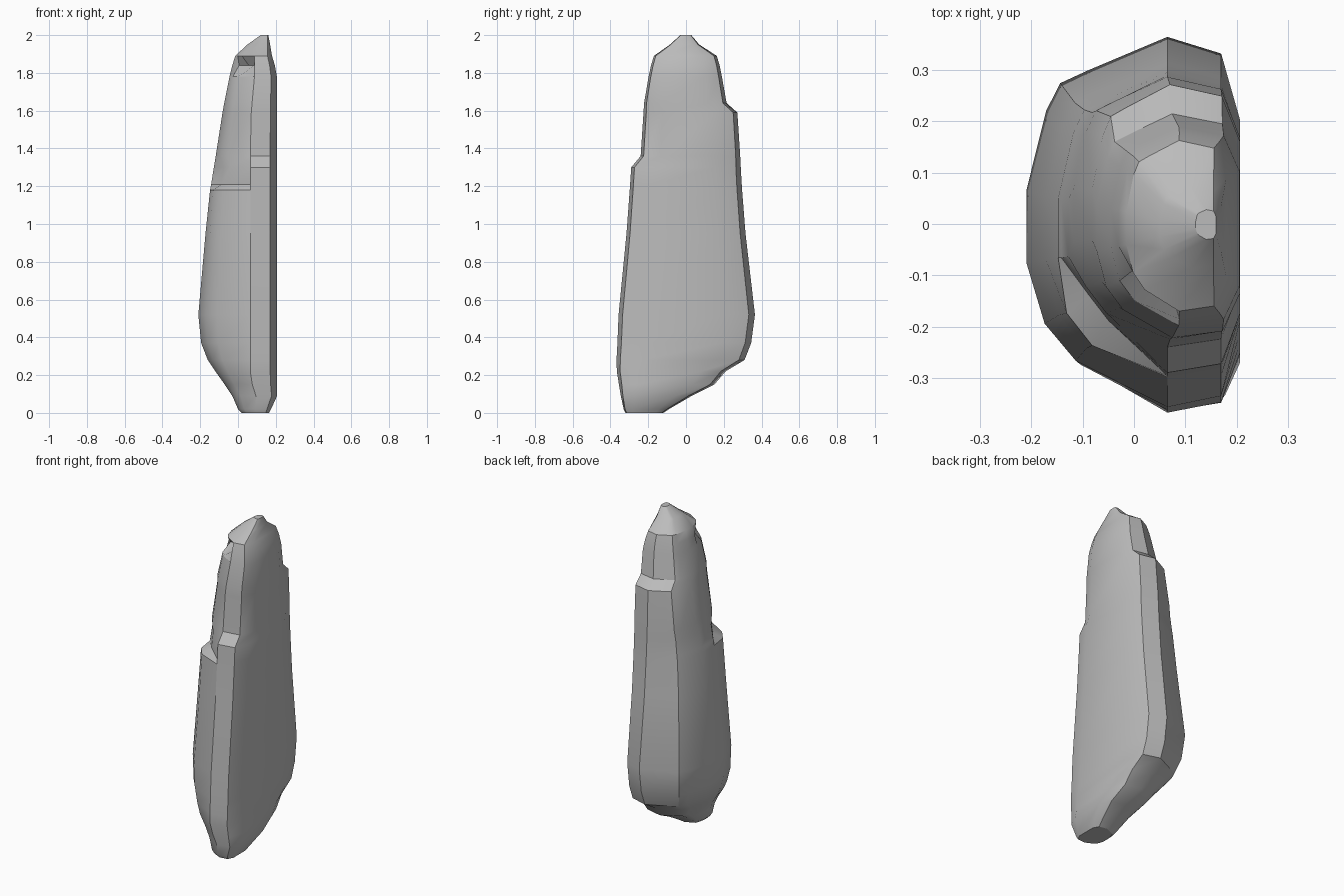
import bpy
import bmesh
import math

start_cube = bpy.data.objects.get("Cube")
if start_cube:
    bpy.data.objects.remove(start_cube, do_unlink=True)

# Stone colour
stone = bpy.data.materials.new("stone_grey")
colour = (0.5, 0.5, 0.5, 1)
stone.diffuse_color = colour
stone.use_nodes = True
stone.node_tree.nodes["Principled BSDF"].inputs["Base Color"].default_value = colour

# Half of the cross-section right of the ridge: (share of shoulder step, share of half depth)
FLAT_BACK = [(0, .55), (1, .91)]
FLAT_FRONT = [(1, -.94), (0, -.6)]
# Rounded side: (share of the way from ridge to the outermost x, share of half depth)
ROUND = [(0, 1), (.56, .82), (.76, .75), (.86, .6), (1, .17),
         (1, -.22), (.87, -.55), (.65, -.75), (0, -1)]

# Slices of the boulder: z, min x, max x, front y, back y, front corner fullness
SLICES = [
    (0, .02, .165, -.32, -.12, 1),
    (.02, 0, .175, -.33, -.09, 1),
    (.09, -.03, .207, -.345, .03, 1),
    (.15, -.07, .207, -.355, .15, 1),
    (.22, -.12, .207, -.366, .21, 1),
    (.28, -.16, .207, -.368, .31, 1),
    (.37, -.195, .207, -.363, .345, 1),
    (.52, -.21, .207, -.357, .365, 1),
    (.95, -.172, .207, -.315, .315, 1.03),
    (1.18, -.148, .207, -.298, .297, 1.06),
    (1.21, -.142, .207, -.296, .295, .85),
    (1.3, -.128, .207, -.29, .29, .85),
    (1.36, -.118, .207, -.24, .287, 1),
    (1.59, -.082, .207, -.225, .272, 1),
    (1.64, -.073, .207, -.222, .215, 1),
    (1.78, -.045, .206, -.198, .19, 1),
    (1.84, -.03, .195, -.185, .178, .8),
    (1.89, -.015, .18, -.17, .163, 1),
    (1.95, .05, .17, -.085, .07, 1),
    (2, .12, .16, -.03, .028, 1),
]


def slice_points(z, x_min, x_max, front, back, corner):
    """One closed loop around the boulder at height z."""
    narrow = min(1, (x_max - x_min) / .3)
    ridge = x_max - .142 * narrow
    middle, half = (front + back) / 2, (back - front) / 2
    loop = [(x_max - .037 * narrow * s, t) for s, t in FLAT_BACK]
    for s, t in ROUND:
        if s not in (0, 1) and t < 0:
            s, t = s * corner, t * corner
        loop.append((ridge + (x_min - ridge) * s, t))
    loop += [(x_max - .037 * narrow * s, t) for s, t in FLAT_FRONT]
    return [(x, middle + half * t, z) for x, t in loop]


# Boulder body lofted through the slices
bm = bmesh.new()
rings = [[bm.verts.new(p) for p in slice_points(*row)] for row in SLICES]
count = len(rings[0])
for low, high in zip(rings, rings[1:]):
    for i in range(count):
        j = (i + 1) % count
        bm.faces.new((low[i], low[j], high[j], high[i]))
bm.faces.new(rings[0])
bm.faces.new(rings[-1])

# Chipped pit near the peak, on the front
pit = rings[-4][len(FLAT_BACK) + 7]
pit.co.x += .03
pit.co.y += .04

bmesh.ops.recalc_face_normals(bm, faces=bm.faces)
mesh = bpy.data.meshes.new("boulder")
bm.to_mesh(mesh)
bm.free()
mesh.materials.append(stone)
boulder = bpy.data.objects.new("boulder", mesh)
bpy.context.collection.objects.link(boulder)

# Smooth faces with crisp chipped edges
bpy.ops.object.select_all(action="DESELECT")
boulder.select_set(True)
bpy.context.view_layer.objects.active = boulder
bpy.ops.object.shade_smooth_by_angle(angle=math.radians(32))
